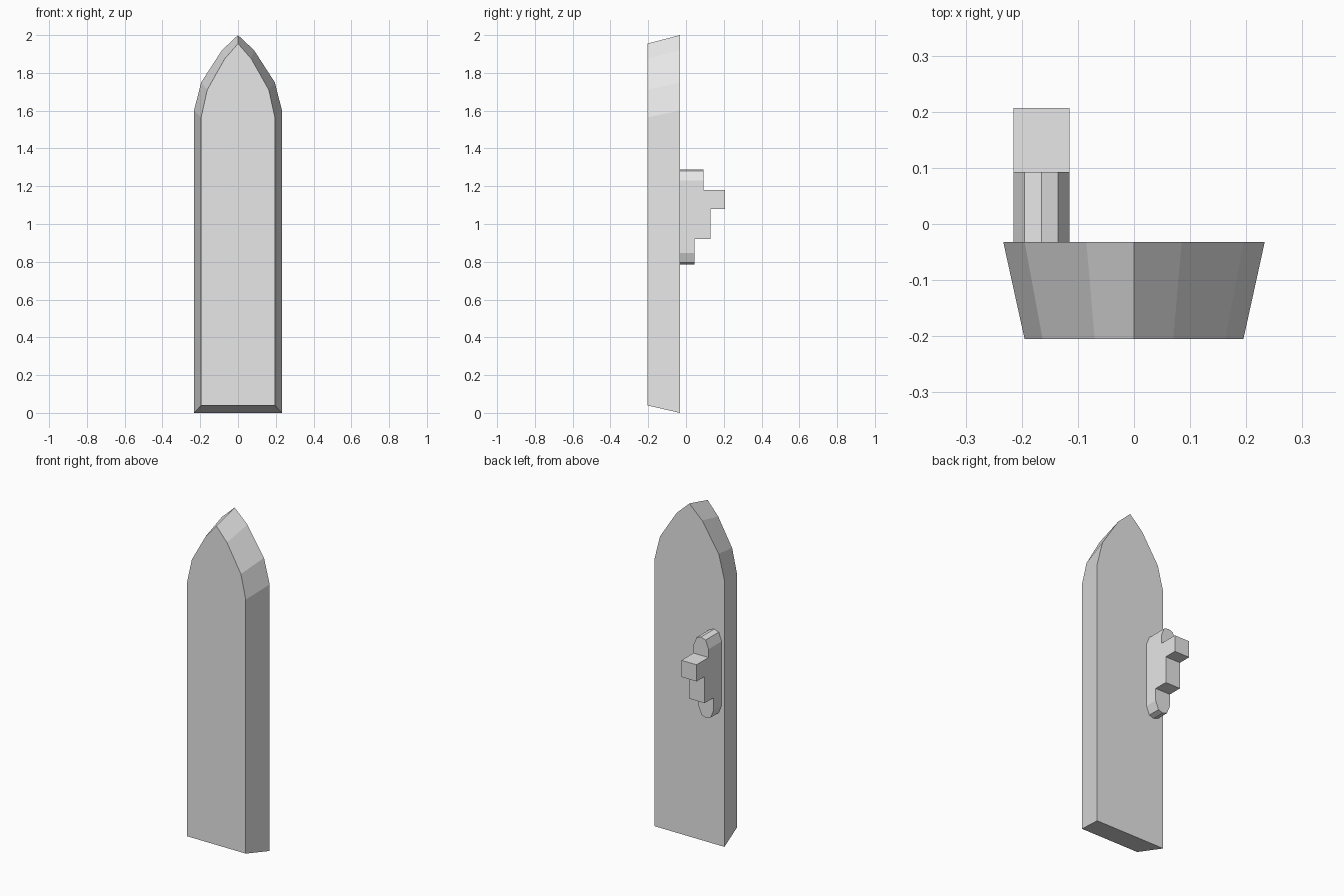
import bpy
import bmesh

cube = bpy.data.objects.get("Cube")
if cube:
    bpy.data.objects.remove(cube, do_unlink=True)

grey = bpy.data.materials.new("light_grey")
grey.use_nodes = True
colour = (0.8, 0.8, 0.8, 1)
grey.diffuse_color = colour
grey.node_tree.nodes["Principled BSDF"].inputs["Base Color"].default_value = colour


def loft(name, first, second):
    """Solid between two matching closed loops of 3D points."""
    bm = bmesh.new()
    a = [bm.verts.new(p) for p in first]
    b = [bm.verts.new(p) for p in second]
    bm.faces.new(a)
    bm.faces.new(b)
    for i in range(len(a)):
        j = (i + 1) % len(a)
        bm.faces.new((a[i], a[j], b[j], b[i]))
    bmesh.ops.recalc_face_normals(bm, faces=bm.faces)
    mesh = bpy.data.meshes.new(name)
    bm.to_mesh(mesh)
    bm.free()
    mesh.materials.append(grey)
    obj = bpy.data.objects.new(name, mesh)
    bpy.context.collection.objects.link(obj)
    return obj


def arch(half, y):
    """Mirror half an outline, which ends at the peak on x = 0."""
    pts = half + [(-x, z) for x, z in reversed(half[:-1])]
    return [(x, y, z) for x, z in pts]


# Pointed door panel, narrower at the front
back = [(0.233, 0), (0.233, 1.6), (0.195, 1.75), (0.085, 1.92), (0, 2)]
front = [(0.195, 0.04), (0.195, 1.565), (0.163, 1.71), (0.07, 1.875), (0, 1.955)]
loft("door_panel", arch(back, -0.032), arch(front, -0.205))

# Handle: rounded plate outline, trimmed to a stepped side profile
cx, cz = -0.165, 1.0375
quarter = [(0.05, 0.192), (0.03, 0.242), (0, 0.252)]
top = quarter + [(-x, z) for x, z in reversed(quarter[:-1])]
outline = top + [(-x, -z) for x, z in top]
handle = loft("door_handle", *[[(cx + x, y, cz + z) for x, z in outline]
                               for y in (-0.032, 0.3)])

steps = [(-0.1, 0.7), (0.045, 0.7), (0.045, 0.92), (0.13, 0.92), (0.13, 1.08),
         (0.207, 1.08), (0.207, 1.18), (0.093, 1.18), (0.093, 1.4), (-0.1, 1.4)]
cutter = loft("handle_cutter", *[[(x, y, z) for y, z in steps]
                                 for x in (cx - 0.1, cx + 0.1)])
cutter.hide_render = True

trim = handle.modifiers.new("trim", 'BOOLEAN')
trim.operation = 'INTERSECT'
trim.solver = 'EXACT'
trim.object = cutter
bpy.context.view_layer.update()
shape = bpy.data.meshes.new_from_object(
    handle.evaluated_get(bpy.context.evaluated_depsgraph_get()))
handle.modifiers.clear()
handle.data = shape
bpy.data.objects.remove(cutter, do_unlink=True)
